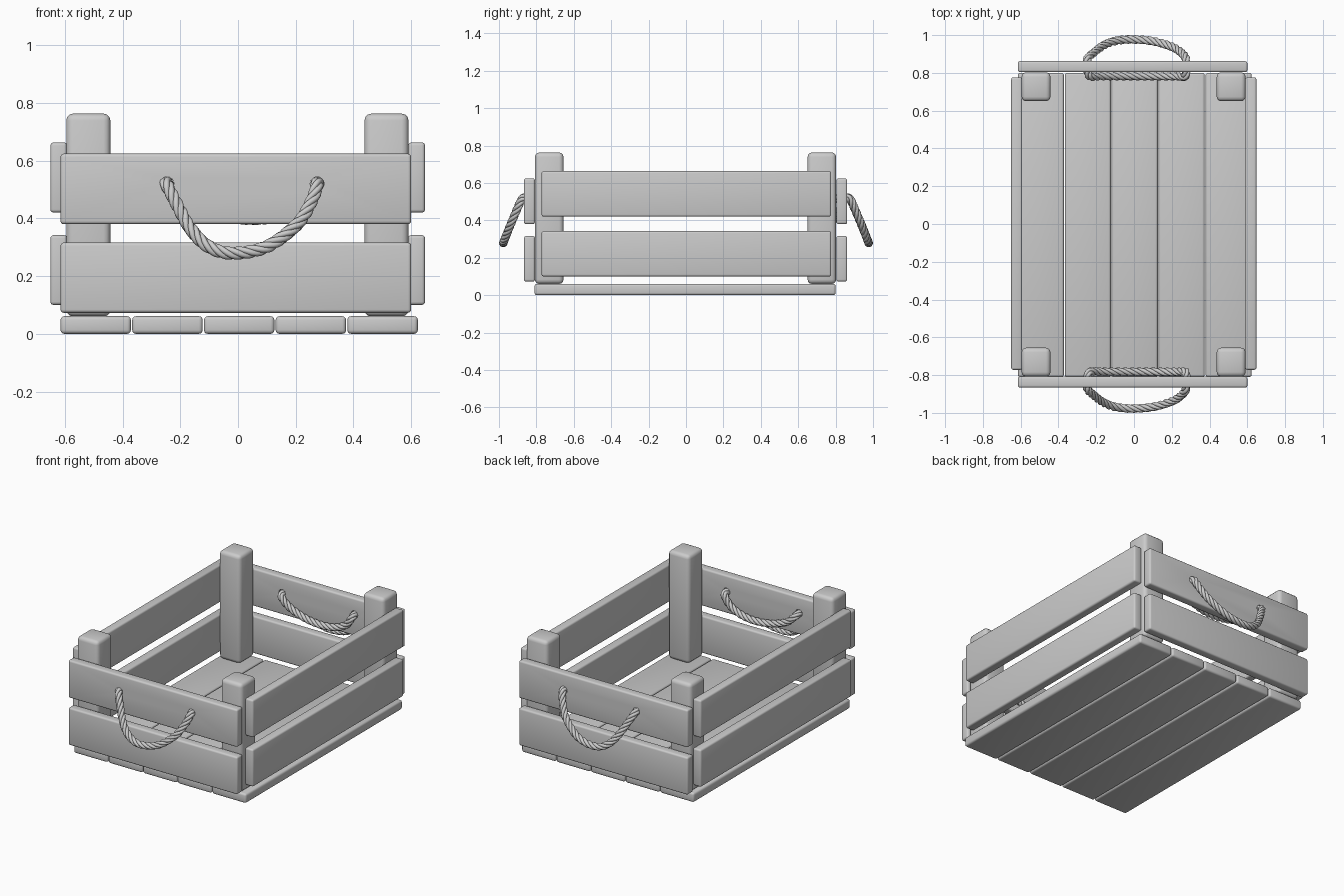
import bpy, bmesh, math
from mathutils import Vector, Matrix

if "Cube" in bpy.data.objects:
    bpy.data.objects.remove(bpy.data.objects["Cube"])


def smooth(ob, angle=35):
    bpy.ops.object.select_all(action='DESELECT')
    ob.select_set(True)
    bpy.context.view_layer.objects.active = ob
    bpy.ops.object.shade_smooth_by_angle(angle=math.radians(angle))


def add_mesh(name, bm):
    me = bpy.data.meshes.new(name)
    bm.to_mesh(me)
    bm.free()
    ob = bpy.data.objects.new(name, me)
    bpy.context.collection.objects.link(ob)
    return ob


def board(name, x, y, z, bevel=0.01, cutters=()):
    """Rounded box from (min, max) ranges, optionally drilled."""
    bm = bmesh.new()
    bmesh.ops.create_cube(bm, size=1)
    for v in bm.verts:
        v.co = Vector([(r[0] + r[1]) / 2 + c * (r[1] - r[0]) for r, c in zip((x, y, z), v.co)])
    bmesh.ops.bevel(bm, geom=bm.edges[:], offset=bevel, segments=3, profile=0.5, affect='EDGES')
    ob = add_mesh(name, bm)
    bpy.context.view_layer.objects.active = ob
    for c in cutters:
        mod = ob.modifiers.new("hole", 'BOOLEAN')
        mod.operation = 'DIFFERENCE'
        mod.object = c
        mod.solver = 'EXACT'
        bpy.ops.object.modifier_apply(modifier=mod.name)
    smooth(ob)
    return ob


def catmull(points, steps=14):
    """Smooth closed path through the points."""
    out, n = [], len(points)
    p = [Vector(q) for q in points]
    for i in range(n):
        a, b, c, d = (p[(i + k - 1) % n] for k in range(4))
        for s in range(steps):
            t = s / steps
            out.append(0.5 * (2 * b + (c - a) * t + (2 * a - 5 * b + 4 * c - d) * t ** 2
                              + (3 * b - a - 3 * c + d) * t ** 3))
    return out + [p[0]]


def rope(name, points, strands=4, offset=0.0125, radius=0.0105, pitch=0.15, sides=8):
    """Strands twisted around a path; the seam sits inside a hole."""
    path = catmull(points)
    bm = bmesh.new()
    # parallel transported normals along the path
    frames, dist, normal = [], 0.0, Vector((0, 0, 1))
    for i, p in enumerate(path):
        t = (path[min(i + 1, len(path) - 1)] - path[max(i - 1, 0)]).normalized()
        normal = (normal - t * normal.dot(t)).normalized()
        if i:
            dist += (p - path[i - 1]).length
        frames.append((p, normal.copy(), t.cross(normal), dist))
    for k in range(strands):
        centres = []
        for p, n, b, d in frames:
            a = math.tau * (d / pitch + k / strands)
            centres.append(p + offset * (n * math.cos(a) + b * math.sin(a)))
        previous = None
        for i, c in enumerate(centres):
            t = (centres[min(i + 1, len(centres) - 1)] - centres[max(i - 1, 0)]).normalized()
            n = frames[i][1]
            n = (n - t * n.dot(t)).normalized()
            b = t.cross(n)
            ring = [bm.verts.new(c + radius * (n * math.cos(math.tau * j / sides)
                                               + b * math.sin(math.tau * j / sides)))
                    for j in range(sides)]
            if previous:
                for j in range(sides):
                    m = (j + 1) % sides
                    bm.faces.new((previous[j], previous[m], ring[m], ring[j]))
            else:
                bm.faces.new(ring[::-1])
            previous = ring
        bm.faces.new(previous)
    bmesh.ops.recalc_face_normals(bm, faces=bm.faces[:])
    ob = add_mesh(name, bm)
    smooth(ob, 60)
    return ob


# Floor slats
for i in range(5):
    x0 = -0.615 + i * 0.2485
    board(f"floor_slat_{i + 1}", (x0, x0 + 0.244), (-0.81, 0.80), (0, 0.061), 0.013)

# Corner posts
for xn, x in (("left", (-0.595, -0.442)), ("right", (0.438, 0.591))):
    for yn, y in (("front", (-0.808, -0.655)), ("back", (0.65, 0.803))):
        board(f"{yn}_{xn}_post", x, y, (0.06, 0.763), 0.024)

# Long side planks
for xn, x in (("left", (-0.65, -0.592)), ("right", (0.59, 0.648))):
    for zn, z in (("lower", (0.10, 0.342)), ("upper", (0.42, 0.663))):
        board(f"{xn}_{zn}_plank", x, (-0.772, 0.776), z, 0.011)

# Drills for the rope holes
drills = []
for x in (-0.246, 0.274):
    bm = bmesh.new()
    bmesh.ops.create_cone(bm, cap_ends=True, segments=24, radius1=0.024, radius2=0.024, depth=3,
                          matrix=Matrix.Translation((x, 0, 0.52)) @ Matrix.Rotation(math.pi / 2, 4, 'X'))
    d = add_mesh("hole_drill", bm)
    d.hide_render = True
    drills.append(d)

# End planks, the upper ones drilled
for yn, y in (("front", (-0.866, -0.808)), ("back", (0.804, 0.862))):
    board(f"{yn}_lower_plank", (-0.615, 0.60), y, (0.073, 0.316), 0.011)
    board(f"{yn}_upper_plank", (-0.615, 0.60), y, (0.38, 0.624), 0.011, drills)
for d in drills:
    bpy.data.objects.remove(d)

# Rope handles: sagging loop outside, shallower return inside
outer = [(-0.246, 0.515), (-0.21, 0.445), (-0.165, 0.365), (-0.105, 0.304), (-0.02, 0.279),
         (0.10, 0.302), (0.205, 0.38), (0.255, 0.46), (0.274, 0.515)]
inner = [(0.272, 0.51), (0.23, 0.45), (0.15, 0.412), (0.05, 0.40), (-0.06, 0.412),
         (-0.17, 0.45), (-0.235, 0.505)]
for name, s in (("front_rope_handle", -1), ("back_rope_handle", 1)):
    loop = [(-0.246, s * 0.835, 0.52)]
    loop += [(x, s * (0.875 + 0.102 * ((0.515 - z) / 0.236) ** 0.9), z) for x, z in outer]
    loop += [(0.274, s * 0.835, 0.52)]
    loop += [(x, s * 0.783, z) for x, z in inner]
    rope(name, loop)
